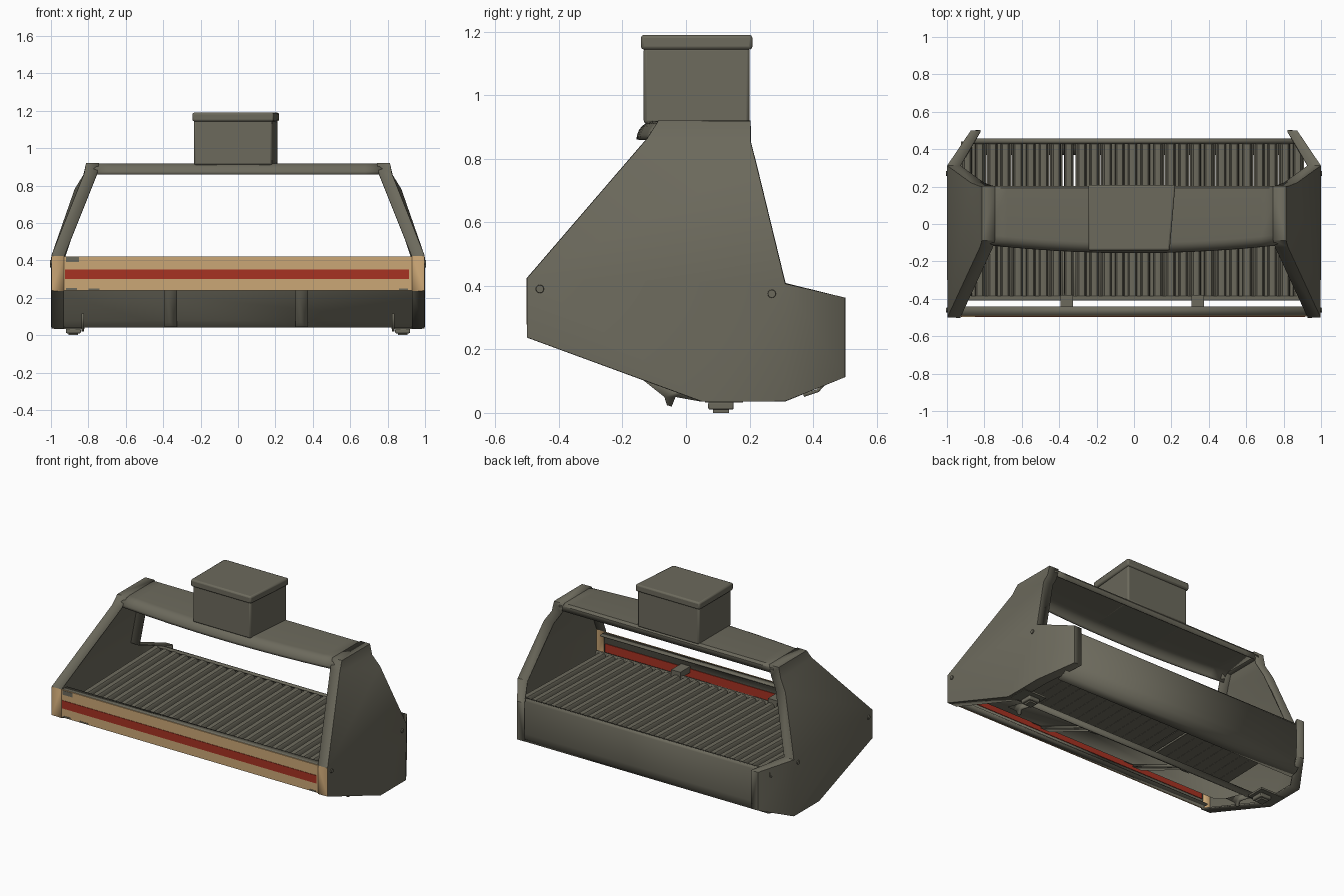
import bpy, bmesh, math

cube = bpy.data.objects.get("Cube")
if cube:
    bpy.data.objects.remove(cube, do_unlink=True)


def material(name, rgb):
    m = bpy.data.materials.new(name)
    m.use_nodes = True
    m.diffuse_color = (*rgb, 1)
    m.node_tree.nodes["Principled BSDF"].inputs["Base Color"].default_value = (*rgb, 1)
    return m


grey = material("olive grey metal", (0.15, 0.143, 0.108))
beige = material("beige paint", (0.6, 0.385, 0.18))
red = material("red paint", (0.39, 0.032, 0.016))


def finish(name, bm, mats, thickness=0, bevel=0, mirror=False):
    """Turn a bmesh into a shaded object with its modifiers."""
    bmesh.ops.recalc_face_normals(bm, faces=bm.faces)
    mesh = bpy.data.meshes.new(name)
    bm.to_mesh(mesh)
    bm.free()
    ob = bpy.data.objects.new(name, mesh)
    bpy.context.collection.objects.link(ob)
    for m in mats:
        mesh.materials.append(m)
    bpy.ops.object.select_all(action="DESELECT")
    ob.select_set(True)
    bpy.context.view_layer.objects.active = ob
    bpy.ops.object.shade_smooth_by_angle(angle=math.radians(35))
    if thickness:
        mod = ob.modifiers.new("Thickness", "SOLIDIFY")
        mod.thickness, mod.offset = thickness, 0
    if bevel:
        mod = ob.modifiers.new("Bevel", "BEVEL")
        mod.width, mod.segments = bevel, 2
    if mirror:
        ob.modifiers.new("Mirror", "MIRROR")
    return ob


def box(name, x, y, z, mat=grey, bevel=0, mirror=False):
    bm = bmesh.new()
    bmesh.ops.create_cube(bm, size=1)
    for v in bm.verts:
        v.co = [r[0] if c < 0 else r[1] for c, r in zip(v.co, (x, y, z))]
    return finish(name, bm, (mat,), 0, bevel, mirror)


def loft(name, sections, thickness):
    """Open sheet through a row of equal point lists."""
    bm = bmesh.new()
    rows = [[bm.verts.new(p) for p in s] for s in sections]
    for a, b in zip(rows, rows[1:]):
        for j in range(len(a) - 1):
            bm.faces.new((a[j], a[j + 1], b[j + 1], b[j]))
    return finish(name, bm, (grey,), thickness)


def sheet(name, profile, x0, x1, thickness=0.01):
    return loft(name, [[(x, y, z) for y, z in profile] for x in (x0, x1)], thickness)


# Side panels: leaning sheet with an inward rim, mirrored
outline = {
    "front_low": (0.995, -0.497, 0.24), "front_high": (0.995, -0.497, 0.422),
    "shoulder": (0.82, -0.12, 0.86), "top_front": (0.81, -0.085, 0.916),
    "top_back": (0.81, 0.2, 0.916), "back_high": (0.825, 0.2, 0.85),
    "back_bend": (0.87, 0.218, 0.78), "wing_root": (0.995, 0.31, 0.405),
    "wing_high": (0.87, 0.497, 0.36), "wing_low": (0.87, 0.497, 0.115),
    "heel": (0.995, 0.31, 0.04), "toe": (0.995, 0.05, 0.04),
}
bm = bmesh.new()
v = {k: bm.verts.new(p) for k, p in outline.items()}
for names in ("front_low front_high wing_root heel toe",
              "front_high shoulder back_bend", "front_high back_bend wing_root",
              "shoulder back_high back_bend",
              "shoulder top_front top_back back_high",
              "wing_root wing_high wing_low heel"):
    bm.faces.new([v[n] for n in names.split()])
outer = list(v.values())
inner = [bm.verts.new((p.co.x - (0.05 if p.co.y > 0.4 else 0.066), p.co.y, p.co.z)) for p in outer]
for i in range(len(outer)):
    j = (i + 1) % len(outer)
    f = bm.faces.new((outer[i], outer[j], inner[j], inner[i]))
    f.material_index = 1 if i == 0 else 0
finish("side_panels", bm, (grey, beige), 0.01, mirror=True)

# Panel screws
for label, y, z in (("front", -0.46, 0.39), ("back", 0.27, 0.375)):
    bm = bmesh.new()
    bmesh.ops.create_cone(bm, cap_ends=True, segments=12, radius1=0.014, radius2=0.012, depth=0.012)
    for p in bm.verts:
        p.co = (0.999 + p.co.z, y + p.co.x, z + p.co.y)
    finish(label + "_screws", bm, (grey,), mirror=True)

# Front band: a channel with a painted face, stripes and chipped corners
sheet("front_band", ((-0.44, 0.416), (-0.486, 0.416), (-0.486, 0.244), (-0.44, 0.244)), -0.93, 0.93, 0.008)
box("band_paint", (-0.93, 0.93), (-0.495, -0.489), (0.24, 0.42), beige)
box("front_stripe", (-0.925, 0.915), (-0.498, -0.493), (0.3, 0.352), red)
box("inner_stripe", (-0.92, 0.92), (-0.483, -0.479), (0.295, 0.35), red)
for x, w, z, h in ((-0.92, 0.07, 0.39, 0.028), (-0.92, 0.06, 0.242, 0.01),
                   (-0.8, 0.06, 0.242, 0.008), (0.86, 0.05, 0.242, 0.008)):
    box("paint_chip", (x, x + w), (-0.497, -0.493), (z, z + h))

# Grill bed: rounded slats with flat undersides and side flanges
pitch, count, loose = 0.068, 27, 8
half_profile = ((0.0335, -0.04), (0.0335, -0.035), (0.025, -0.035), (0.023, -0.012), (0.015, -0.002), (0.005, 0))
bm = bmesh.new()
for i in range(count):
    mid = (i + 0.5 - count / 2) * pitch - 0.008
    limit = 0.025 if i == loose else 1
    right = [(min(dx, limit), dz) for dx, dz in half_profile[2 if i == loose else 0:]]
    ring = right + [(-dx, dz) for dx, dz in reversed(right)]
    ends = [[bm.verts.new((mid + dx, y, z + dz)) for dx, dz in ring]
            for y, z in ((-0.385, 0.34), (0.44, 0.36))]
    for j in range(len(ring)):
        k = (j + 1) % len(ring)
        bm.faces.new((ends[0][j], ends[0][k], ends[1][k], ends[1][j]))
    bm.faces.new(ends[0])
    bm.faces.new(ends[1])
finish("grill_slats", bm, (grey,))
box("grill_front_rail", (-0.93, 0.93), (-0.41, -0.385), (0.275, 0.335), bevel=0.005)

# Back plate and sloping drip sheet
sheet("back_plate", ((0.43, 0.357), (0.447, 0.362), (0.452, 0.35), (0.452, 0.14),
                     (0.442, 0.1), (0.415, 0.07), (0.37, 0.055)), -0.885, 0.885)
sheet("drip_sheet", ((-0.4, 0.275), (0.045, 0.08), (0.045, 0.042)), -0.95, 0.95)

# Brackets between band, rail and drip sheet
for label, x in (("right", -0.36), ("left", 0.34)):
    box(label + "_bracket", (x - 0.033, x + 0.033), (-0.484, -0.38), (0.325, 0.365))
    sheet(label + "_brace", ((-0.4, 0.262), (0.034, 0.072), (0.034, 0.045)), x - 0.033, x + 0.033, 0.014)

# Top hood: bowed sheet with a rounded front edge
stations = []
for i in range(17):
    t = i / 8 - 1
    front = -0.152 + 0.042 * t * t
    roll = [(front + 0.053 * (1 - math.cos(a)), 0.86 + 0.055 * math.sin(a))
            for a in [math.radians(d) for d in range(0, 91, 15)]]
    back = [(0.19, 0.915), (0.2, 0.902), (0.2, 0.87)]
    stations.append([(0.775 * t, y, z) for y, z in roll + back])
loft("top_hood", stations, 0.008)


# Flue box and lid, with a slightly skewed left side
def flue(name, grow, z, bevel):
    ob = box(name, (-0.235 - grow, 0.212 + grow), (-0.133 - grow, 0.2 + grow), z, bevel=bevel)
    for p in ob.data.vertices:
        if p.co.x > 0 and p.co.y < 0:
            p.co.x -= 0.03


flue("flue_box", 0, (0.91, 1.15), 0.01)
flue("flue_lid", 0.009, (1.143, 1.19), 0.01)

# Feet and hanging hooks
box("feet", (0.84, 0.92), (0.07, 0.15), (0.01, 0.035), bevel=0.006, mirror=True)
box("foot_pads", (0.855, 0.905), (0.085, 0.135), (0, 0.012), mirror=True)
box("foot_brackets", (0.82, 0.985), (0.06, 0.18), (0.033, 0.045), mirror=True)
bm = bmesh.new()
hook = [bm.verts.new((0.83, y, z)) for y, z in
        ((-0.15, 0.115), (-0.068, 0.05), (-0.06, 0.024), (-0.045, 0.02), (-0.033, 0.05), (0.05, 0.035), (0, 0.08))]
bm.faces.new(hook)
finish("hooks", bm, (grey,), 0.015, mirror=True)
